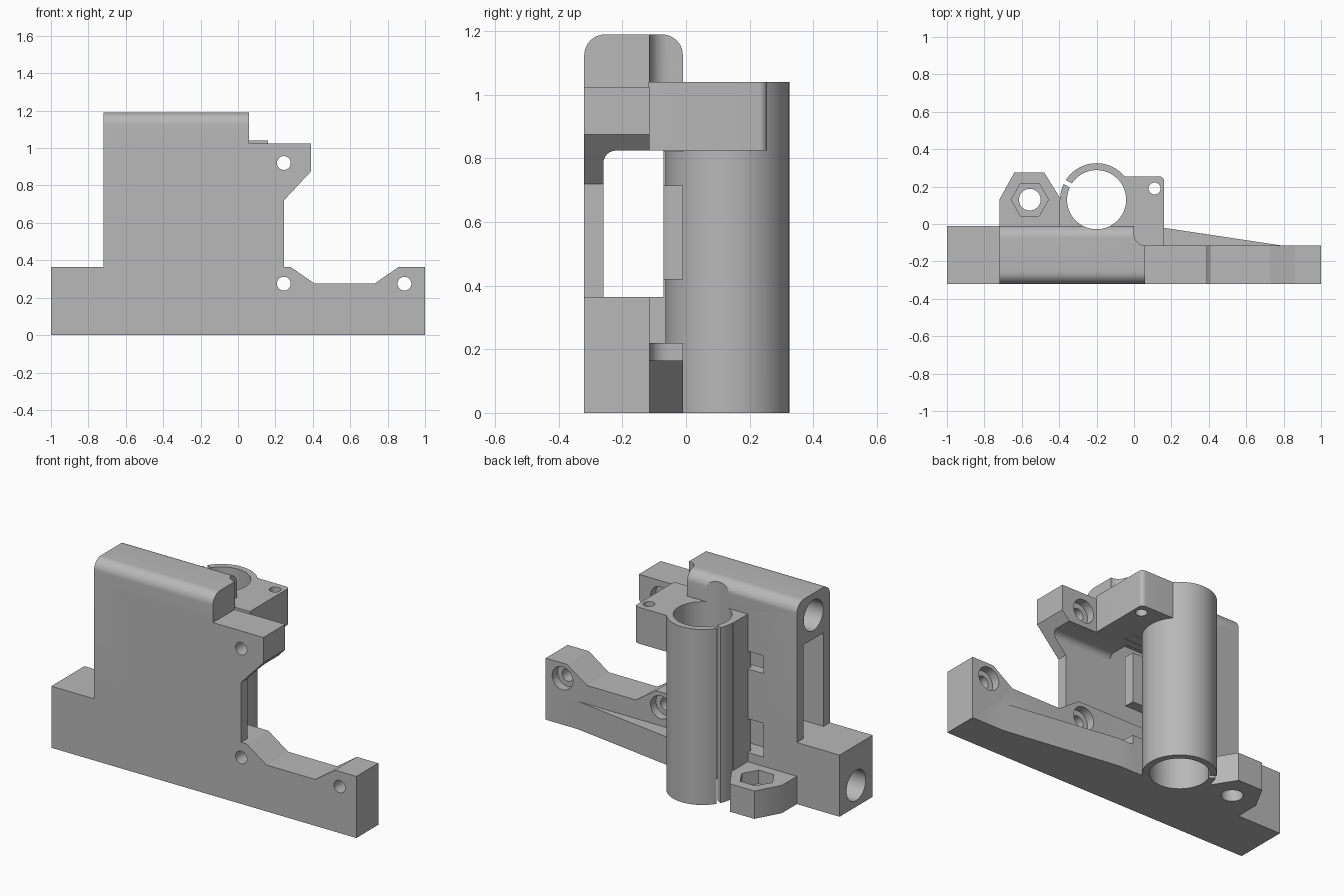
import bpy, bmesh
from math import sin, cos, pi, radians

cube = bpy.data.objects.get("Cube")
if cube:
    bpy.data.objects.remove(cube, do_unlink=True)

grey = bpy.data.materials.new("light grey plastic")
grey.use_nodes = True
grey.diffuse_color = (0.48, 0.48, 0.48, 1)
grey.node_tree.nodes["Principled BSDF"].inputs["Base Color"].default_value = grey.diffuse_color


def arc(cu, cv, r, start, end, n):
    """Points on an arc, angles in degrees."""
    return [(cu + r * cos(radians(start + (end - start) * i / n)),
             cv + r * sin(radians(start + (end - start) * i / n))) for i in range(n + 1)]


def circle(cu, cv, r, n=48):
    return arc(cu, cv, r, 0, 360, n)[:-1]


def rect(u0, v0, u1, v1):
    return [(u0, v0), (u1, v0), (u1, v1), (u0, v1)]


def prism(name, pts, axis, lo, hi):
    """Extrude a 2D profile along an axis."""
    place = {"x": lambda u, v: (lo, u, v), "y": lambda u, v: (u, lo, v),
             "z": lambda u, v: (u, v, lo)}[axis]
    bm = bmesh.new()
    face = bm.faces.new([bm.verts.new(place(u, v)) for u, v in pts])
    moved = bmesh.ops.extrude_face_region(bm, geom=[face])["geom"]
    step = [hi - lo if a == axis else 0 for a in "xyz"]
    bmesh.ops.translate(bm, vec=step, verts=[g for g in moved if isinstance(g, bmesh.types.BMVert)])
    bmesh.ops.recalc_face_normals(bm, faces=bm.faces[:])
    mesh = bpy.data.meshes.new(name)
    bm.to_mesh(mesh)
    bm.free()
    mesh.materials.append(grey)
    obj = bpy.data.objects.new(name, mesh)
    bpy.context.collection.objects.link(obj)
    return obj


def combine(op, pts, axis, lo, hi):
    """Add a prism to the bracket or cut it away."""
    tool = prism("helper", pts, axis, lo, hi)
    mod = bracket.modifiers.new("boolean", "BOOLEAN")
    mod.operation, mod.solver, mod.object = op, "EXACT", tool
    bpy.context.view_layer.objects.active = bracket
    bpy.ops.object.modifier_apply(modifier=mod.name)
    bpy.data.objects.remove(tool, do_unlink=True)


def add(*args):
    combine("UNION", *args)


def cut(*args):
    combine("DIFFERENCE", *args)


BACK, FRONT, PLATE = -0.01, -0.32, -0.115
CX, CY = -0.2, 0.13

# Tall body with rounded top edges
body = [(FRONT, 0), (BACK, 0)] + arc(BACK - 0.065, 1.125, 0.065, 0, 90, 10) \
    + arc(FRONT + 0.065, 1.125, 0.065, 90, 180, 10)
bracket = prism("rod_end_bracket", body, "x", -0.72, 0.06)

# Wide base block and front mounting plate with arms
add(rect(-1, 0, 0.03, 0.365), "y", FRONT, BACK)
add([(-0.5, 0), (1, 0), (1, 0.365), (0.86, 0.365), (0.73, 0.275), (0.41, 0.275),
     (0.28, 0.365), (0.245, 0.365), (0.245, 0.72), (0.39, 0.875), (0.39, 1.025),
     (-0.5, 1.025)], "y", FRONT, PLATE)

# Clearance corner behind the plate
cut(arc(0.06, PLATE + 0.06, 0.06, 180, 270, 8) + [(0.5, PLATE), (0.5, 0.1), (0, 0.1)],
    "z", -0.1, 1.3)

# Belt window through the body
cut(rect(-0.26, 0.365, -0.07, 0.92), "x", -0.9, -0.05)
cut([(-0.26, 0.365), (-0.07, 0.365), (-0.07, 0.825)] + arc(-0.22, 0.785, 0.04, 90, 180, 6),
    "x", -0.1, 0.6)

# Tie slots behind the bearing tube
cut(rect(-0.5, PLATE, 0.1, 0.05), "z", 0.22, 0.42)
cut(rect(-0.5, -0.1, 0.1, 0.05), "z", 0.715, 0.82)

# Bearing tube with its side wall
add(circle(CX, CY, 0.195, 72), "z", 0, 1.04)
add(rect(-0.398, -0.04, -0.25, CY), "z", 0, 1.04)

# Clamp block beside the tube
add([(CX, -0.118), (0.16, -0.118)] + arc(0.135, 0.23, 0.025, 0, 90, 6) + [(CX, 0.255)],
    "z", 0.825, 1.04)

# Bracing wedge along the lower arm
add([(-0.05, -0.2), (0.79, -0.2), (0.79, PLATE), (0.09, BACK), (-0.05, BACK)], "z", 0, 0.165)

# Nut lug at the back
add([(-0.72, -0.1), (-0.39, -0.1), (-0.39, CY), (-0.48, 0.275), (-0.64, 0.275), (-0.72, CY)],
    "z", 0, 0.165)

# Bearing bore and its slit
cut(circle(CX, CY, 0.158, 72), "z", -0.1, 1.3)
a = radians(151)
slit = [(CX + r * cos(a) - s * sin(a), CY + r * sin(a) + s * cos(a))
        for r, s in ((0.1, -0.012), (0.26, -0.012), (0.26, 0.012), (0.1, 0.012))]
cut(slit, "z", -0.1, 1.3)

# Lug hole with hexagonal nut recess, and clamp hole
cut(circle(-0.557, CY, 0.058), "z", -0.1, 0.3)
cut(circle(-0.557, CY, 0.1, 6), "z", 0.085, 0.3)
cut(circle(0.11, 0.19, 0.032, 32), "z", 0.7, 1.2)

# Blind rod holes from the left end
for z, start in ((0.127, -1.1), (1.06, -0.9)):
    cut(circle(-0.165, z, 0.09), "x", start, -0.05)

# Counterbored screw holes in the plate
for x, z in ((0.245, 0.92), (0.245, 0.275), (0.89, 0.275)):
    cut(circle(x, z, 0.037, 32), "y", -0.4, 0)
    cut(circle(x, z, 0.068, 32), "y", -0.165, -0.05)

# Shading
bpy.ops.object.select_all(action="DESELECT")
bracket.select_set(True)
bpy.context.view_layer.objects.active = bracket
bpy.ops.object.shade_smooth_by_angle(angle=radians(30))
